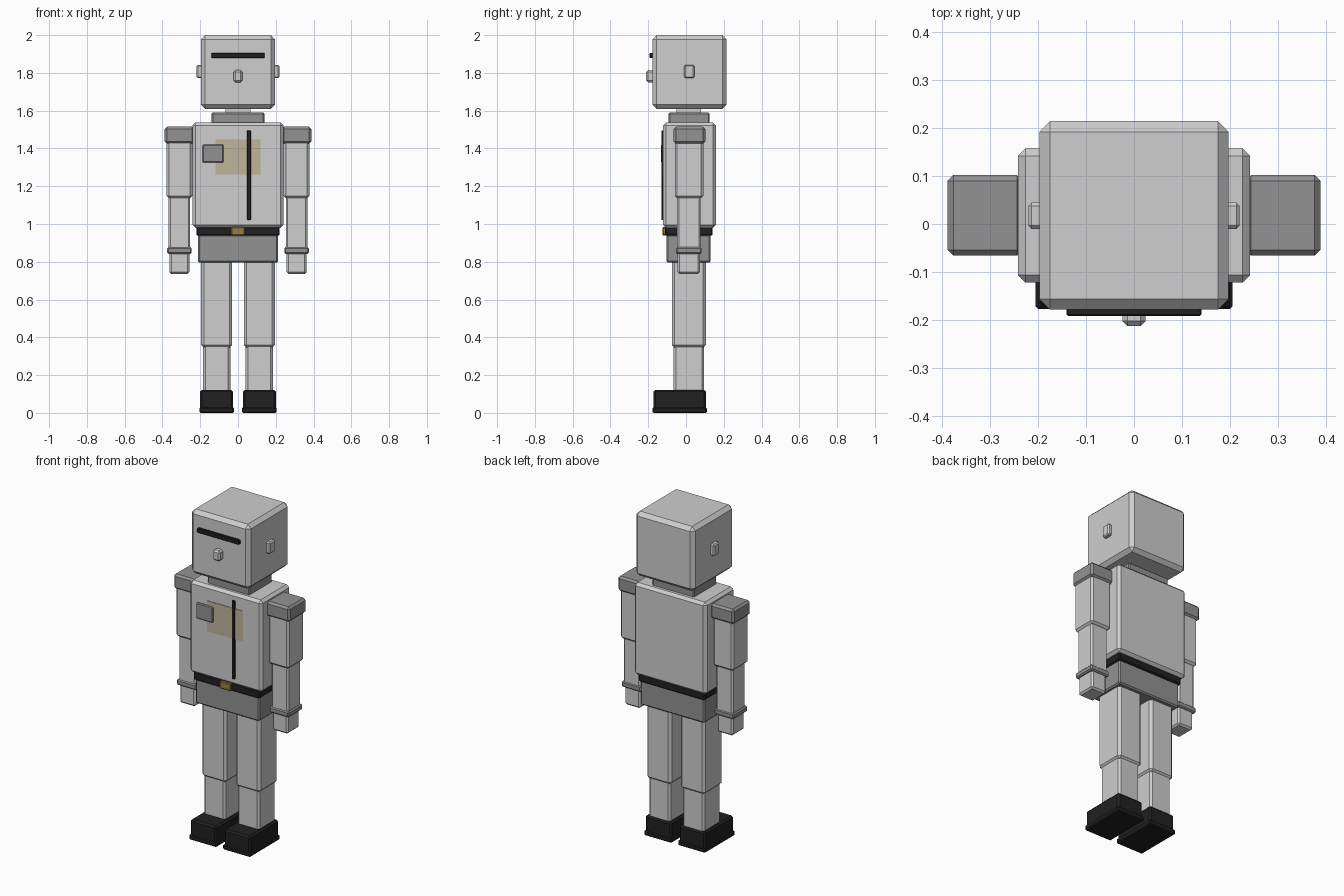
import bpy, bmesh
from mathutils import Vector


def material(name, rgb):
    m = bpy.data.materials.new(name)
    m.diffuse_color = (*rgb, 1.0)
    return m


LIGHT = material("light_grey", (0.62, 0.62, 0.62))
MID = material("mid_grey", (0.29, 0.29, 0.29))
BLACK = material("near_black", (0.015, 0.015, 0.015))
GOLD = material("dark_gold", (0.31, 0.21, 0.045))
TAN = material("faded_tan", (0.52, 0.46, 0.33))


def box(name, mat, x, y, z, bevel=0.0):
    """Box from (min, max) ranges with a single flat chamfer on its edges."""
    lo, hi = Vector((x[0], y[0], z[0])), Vector((x[1], y[1], z[1]))
    mid, size = (lo + hi) / 2, hi - lo
    bm = bmesh.new()
    bmesh.ops.create_cube(bm, size=1.0)
    for v in bm.verts:
        v.co = Vector(a * b for a, b in zip(v.co, size))
    if bevel:
        bmesh.ops.bevel(bm, geom=bm.edges[:], offset=bevel, segments=1,
                        profile=0.5, affect='EDGES')
    mesh = bpy.data.meshes.new(name)
    bm.to_mesh(mesh)
    bm.free()
    mesh.materials.append(mat)
    obj = bpy.data.objects.new(name, mesh)
    obj.location = mid
    bpy.context.collection.objects.link(obj)
    return obj


def pair(name, mat, centre, half, y, z, bevel=0.0):
    """The same box on the left and the right of the body."""
    for side, s in (("left", 1), ("right", -1)):
        box(f"{name}_{side}", mat, (s * centre - half, s * centre + half), y, z, bevel)


# Head, face and ears
box("head", LIGHT, (-0.197, 0.197), (-0.178, 0.214), (1.61, 2.0), 0.022)
box("eye_slit", BLACK, (-0.141, 0.141), (-0.192, -0.17), (1.878, 1.906), 0.004)
box("nose", LIGHT, (-0.024, 0.024), (-0.212, -0.16), (1.75, 1.814), 0.01)
pair("ear", LIGHT, 0.202, 0.018, (-0.01, 0.045), (1.772, 1.843), 0.007)

# Neck and collar
box("neck", LIGHT, (-0.065, 0.065), (-0.05, 0.08), (1.56, 1.63))
box("collar", MID, (-0.14, 0.14), (-0.092, 0.125), (1.52, 1.59), 0.007)

# Jacket with its front details
box("jacket", LIGHT, (-0.242, 0.242), (-0.122, 0.158), (0.98, 1.537), 0.016)
box("chest_patch", TAN, (-0.12, 0.12), (-0.125, -0.119), (1.262, 1.447))
box("zip_strip", BLACK, (0.048, 0.068), (-0.131, -0.118), (1.022, 1.496), 0.003)
box("chest_pocket", MID, (-0.188, -0.076), (-0.133, -0.115), (1.325, 1.42), 0.005)

# Belt, buckle and hips
box("belt", BLACK, (-0.22, 0.22), (-0.112, 0.14), (0.938, 0.985), 0.006)
box("buckle", GOLD, (-0.036, 0.036), (-0.124, -0.1), (0.94, 0.984), 0.004)
box("hips", MID, (-0.213, 0.213), (-0.103, 0.131), (0.795, 0.945), 0.008)

# Arms
pair("shoulder_pad", MID, 0.31, 0.078, (-0.066, 0.102), (1.425, 1.515), 0.012)
pair("upper_arm", LIGHT, 0.31, 0.068, (-0.059, 0.092), (1.137, 1.45), 0.012)
pair("forearm", LIGHT, 0.31, 0.057, (-0.047, 0.078), (0.86, 1.16), 0.01)
pair("cuff", MID, 0.31, 0.065, (-0.053, 0.083), (0.842, 0.877), 0.007)
pair("hand", LIGHT, 0.31, 0.052, (-0.044, 0.073), (0.735, 0.86), 0.01)

# Legs and boots
pair("thigh", LIGHT, 0.113, 0.082, (-0.075, 0.106), (0.345, 0.83), 0.015)
pair("shin", LIGHT, 0.113, 0.072, (-0.066, 0.096), (0.1, 0.37), 0.012)
pair("boot", BLACK, 0.113, 0.087, (-0.172, 0.105), (0.015, 0.122), 0.01)
pair("boot_sole", BLACK, 0.113, 0.092, (-0.177, 0.11), (0.0, 0.03), 0.006)
